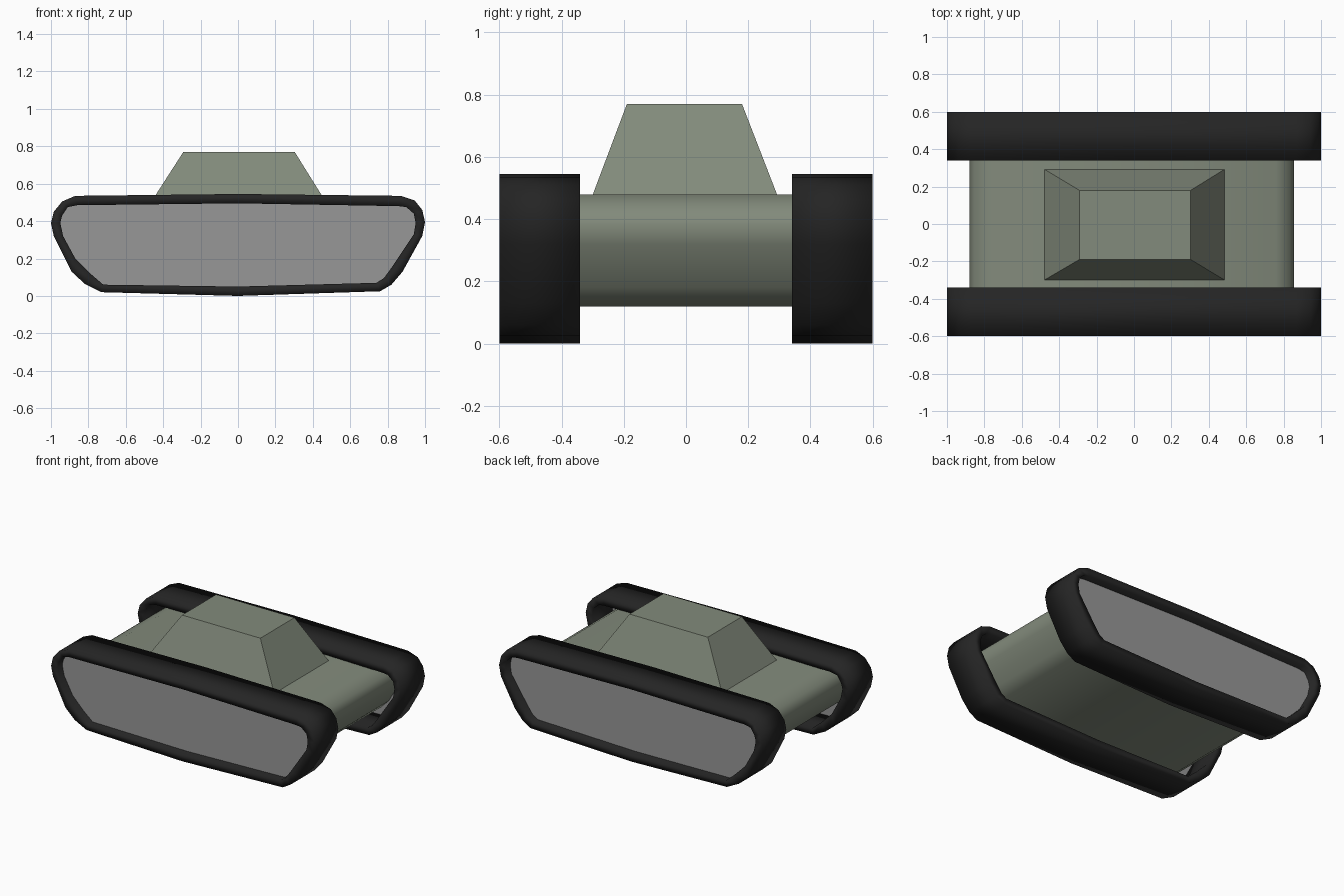
import bpy, bmesh, math

if "Cube" in bpy.data.objects:
    bpy.data.objects.remove(bpy.data.objects["Cube"])


def material(name, rgb):
    m = bpy.data.materials.new(name)
    m.diffuse_color = (*rgb, 1)
    m.use_nodes = True
    m.node_tree.nodes["Principled BSDF"].inputs["Base Color"].default_value = m.diffuse_color
    return m


def finish(name, bm, mat=None, smooth=None, mirror=False):
    bmesh.ops.recalc_face_normals(bm, faces=bm.faces)
    me = bpy.data.meshes.new(name)
    bm.to_mesh(me)
    bm.free()
    ob = bpy.data.objects.new(name, me)
    bpy.context.collection.objects.link(ob)
    if mat:
        me.materials.append(mat)
    if smooth:
        bpy.ops.object.select_all(action='DESELECT')
        bpy.context.view_layer.objects.active = ob
        ob.select_set(True)
        bpy.ops.object.shade_smooth_by_angle(angle=math.radians(smooth))
    if mirror:
        mod = ob.modifiers.new("mirror", 'MIRROR')
        mod.use_axis = (False, True, False)
        mod.use_mirror_merge = False
    return ob


def ring(bm, pts, y):
    return [bm.verts.new((x, y, z)) for x, z in pts]


def bridge(bm, a, b):
    n = len(a)
    for i in range(n):
        j = (i + 1) % n
        bm.faces.new((a[i], a[j], b[j], b[i]))


def prism(bm, pts, y0, y1):
    a, b = ring(bm, pts, y0), ring(bm, pts, y1)
    bridge(bm, a, b)
    bm.faces.new(a)
    bm.faces.new(b)


green = material("olive_green", (0.225, 0.257, 0.2))
black = material("rubber_black", (0.018, 0.018, 0.018))
grey = material("plate_grey", (0.31, 0.31, 0.31))

# Track outline: outer x, outer z, inner x, inner z
band = [
    (-0.73, 0.02, -0.72, 0.06), (0, 0.0, 0, 0.05), (0.76, 0.025, 0.74, 0.07),
    (0.82, 0.06, 0.78, 0.095), (0.88, 0.13, 0.82, 0.15), (0.985, 0.32, 0.94, 0.33),
    (1.0, 0.395, 0.95, 0.39), (0.985, 0.46, 0.94, 0.44), (0.945, 0.51, 0.90, 0.475),
    (0.87, 0.535, 0.86, 0.48), (0, 0.545, 0, 0.495), (-0.87, 0.535, -0.86, 0.485),
    (-0.94, 0.505, -0.91, 0.475), (-0.985, 0.45, -0.94, 0.43), (-1.0, 0.39, -0.95, 0.39),
    (-0.985, 0.32, -0.935, 0.32), (-0.89, 0.13, -0.87, 0.2), (-0.82, 0.065, -0.79, 0.12),
]
outer = [(p[0], p[1]) for p in band]
inner = [(p[2], p[3]) for p in band]

# Track bands
bm = bmesh.new()
loops = [ring(bm, outer, 0.34), ring(bm, outer, 0.60),
         ring(bm, inner, 0.60), ring(bm, inner, 0.34)]
for k in range(4):
    bridge(bm, loops[k], loops[(k + 1) % 4])
finish("track_band", bm, black, 100, True)

# Grey side plates recessed inside the outer edge of each track
bm = bmesh.new()
bm.faces.new(ring(bm, inner, 0.55))
finish("track_side_plate", bm, grey, None, True)

# Hull running through both tracks to the side plates
hull = [(-0.70, 0.12), (0.70, 0.12), (0.76, 0.18), (0.84, 0.32), (0.855, 0.38),
        (0.835, 0.43), (0.76, 0.48), (-0.76, 0.48), (-0.85, 0.44), (-0.88, 0.38),
        (-0.86, 0.30), (-0.78, 0.18)]
bm = bmesh.new()
a, b = ring(bm, hull, -0.55), ring(bm, hull, 0.55)
bridge(bm, a, b)
finish("hull", bm, green, 60)

# Tapered turret
bm = bmesh.new()


def rect(x0, x1, y0, y1, z):
    return [bm.verts.new(c) for c in ((x0, y0, z), (x1, y0, z), (x1, y1, z), (x0, y1, z))]


base = rect(-0.48, 0.485, -0.30, 0.293, 0.478)
top = rect(-0.292, 0.303, -0.19, 0.18, 0.77)
bridge(bm, base, top)
bm.faces.new(top)
finish("turret", bm, green)
